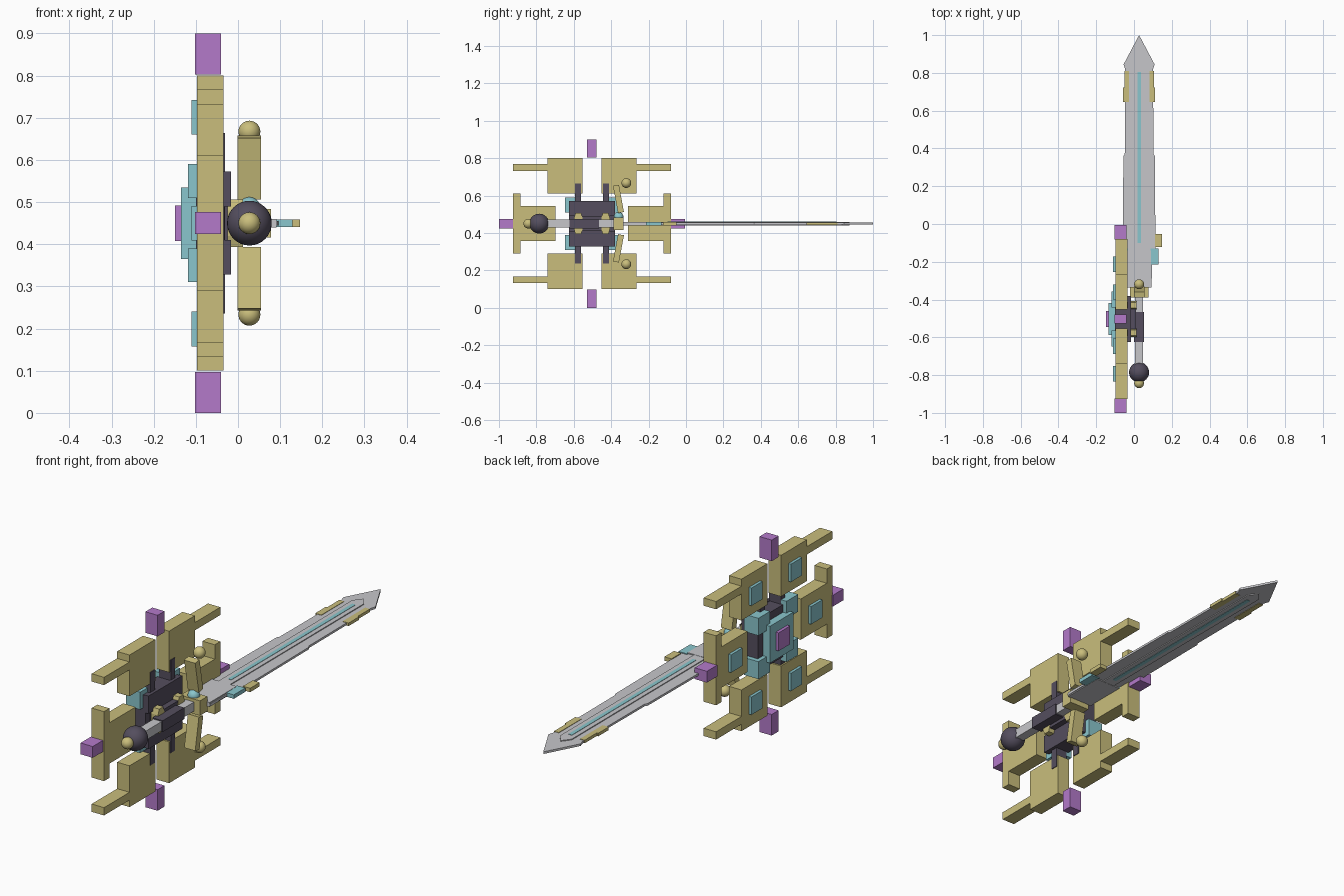
import bpy, bmesh, math
from mathutils import Matrix, Vector

if "Cube" in bpy.data.objects:
    bpy.data.objects.remove(bpy.data.objects["Cube"])


def material(name, rgb):
    m = bpy.data.materials.new(name)
    m.diffuse_color = (*rgb, 1)
    m.use_nodes = True
    m.node_tree.nodes["Principled BSDF"].inputs["Base Color"].default_value = m.diffuse_color
    return m


GOLD = material("pale_gold", (0.588, 0.515, 0.202))
PURPLE = material("purple", (0.456, 0.195, 0.591))
TEAL = material("teal", (0.254, 0.565, 0.610))
DARK = material("dark_violet_grey", (0.089, 0.076, 0.112))
STEEL = material("light_steel", (0.565, 0.565, 0.591))

CY, CZ = -0.503, 0.45   # shield centre
SX = 0.027              # sword axis


def add(name, bm, mat, smooth=False):
    bmesh.ops.recalc_face_normals(bm, faces=bm.faces)
    me = bpy.data.meshes.new(name)
    bm.to_mesh(me)
    bm.free()
    me.materials.append(mat)
    for p in me.polygons:
        p.use_smooth = smooth
    ob = bpy.data.objects.new(name, me)
    bpy.context.collection.objects.link(ob)
    return ob


def box(name, mat, x, y, z, tilt=0):
    """Box from (low, high) ranges, optionally tilted about x."""
    bm = bmesh.new()
    size = [b - a for a, b in (x, y, z)]
    mid = Vector([(a + b) / 2 for a, b in (x, y, z)])
    bmesh.ops.create_cube(bm, size=1, matrix=Matrix.Translation(mid)
                          @ Matrix.Rotation(tilt, 4, 'X') @ Matrix.Diagonal((*size, 1)))
    return add(name, bm, mat)


def ball(name, mat, pos, r):
    bm = bmesh.new()
    bmesh.ops.create_uvsphere(bm, u_segments=32, v_segments=16, radius=r,
                              matrix=Matrix.Translation(pos))
    return add(name, bm, mat, True)


def prism(name, mat, pts, axis, lo, hi):
    """Extrude an outline along x or z."""
    bm = bmesh.new()
    place = (lambda a, b: (lo, a, b)) if axis == 'x' else (lambda a, b: (a, b, lo))
    face = bm.faces.new([bm.verts.new(place(a, b)) for a, b in pts])
    geo = bmesh.ops.extrude_face_region(bm, geom=[face])
    step = Vector((hi - lo, 0, 0) if axis == 'x' else (0, 0, hi - lo))
    bmesh.ops.translate(bm, vec=step,
                        verts=[v for v in geo['geom'] if isinstance(v, bmesh.types.BMVert)])
    return add(name, bm, mat)


def span(c, s, a, b):
    """Range from offsets a..b on side s of centre c."""
    return tuple(sorted((c + s * a, c + s * b)))


# Shield: four corner plates with arms, studs and teal corner blocks
PX = (-0.097, -0.034)
for sy in (-1, 1):
    for sz in (-1, 1):
        outline = [(0.05, 0.16), (0.238, 0.16), (0.238, 0.282), (0.423, 0.282),
                   (0.423, 0.318), (0.238, 0.318), (0.238, 0.35), (0.05, 0.35)]
        prism("corner_plate", GOLD, [(CY + sy * a, CZ + sz * b) for a, b in outline], 'x', *PX)
        box("corner_stud", TEAL, (-0.11, -0.095), span(CY, sy, 0.104, 0.184),
            span(CZ, sz, 0.21, 0.292))
        box("corner_block", TEAL, (-0.118, -0.045), span(CY, sy, 0.06, 0.145),
            span(CZ, sz, 0.06, 0.14))

# Side plates, purple tips and frame bars
for s in (-1, 1):
    outline = [(0.194, -0.094), (0.383, -0.094), (0.383, -0.16), (0.423, -0.16),
               (0.423, 0.16), (0.383, 0.16), (0.383, 0.094), (0.194, 0.094)]
    prism("side_plate", GOLD, [(CY + s * a, CZ + b) for a, b in outline], 'x', *PX)
    box("side_stud", TEAL, (-0.11, -0.095), span(CY, s, 0.25, 0.332), (CZ - 0.041, CZ + 0.041))
    box("side_tip", PURPLE, (-0.102, -0.04), span(CY, s, 0.42, 0.497), (CZ - 0.026, CZ + 0.026))
    box("end_tip", PURPLE, (-0.102, -0.04), (CY - 0.025, CY + 0.025), span(CZ, s, 0.353, 0.45))
    box("frame_bar", DARK, (-0.09, -0.031), span(CY, s, 0.058, 0.09), (CZ - 0.214, CZ + 0.214))
    box("frame_strip", DARK, (-0.034, -0.017), (CY - 0.123, CY + 0.123),
        span(CZ, s, 0.04, 0.122))
    # clip holding the sword grip
    y0, y1 = span(CY, s, 0.05, 0.096)
    prism("grip_clip", GOLD, [(y0, CZ - 0.03), (y0 + 0.008, CZ - 0.056), (y1 - 0.008, CZ - 0.056),
                              (y1, CZ - 0.03), (y1, CZ + 0.03), (y1 - 0.008, CZ + 0.056),
                              (y0 + 0.008, CZ + 0.056), (y0, CZ + 0.03)], 'x', -0.025, 0.012)

# Shield core and stepped boss on the back
box("frame_core", DARK, (-0.1, -0.032), (CY - 0.123, CY + 0.123), (CZ - 0.12, CZ + 0.12))
box("clip_rail", DARK, (-0.033, 0.01), (CY - 0.055, CY + 0.055), (CZ - 0.04, CZ + 0.04))
box("boss_plate", TEAL, (-0.135, -0.095), (CY - 0.085, CY + 0.085), (CZ - 0.085, CZ + 0.085))
box("boss_gem", PURPLE, (-0.149, -0.134), (CY - 0.042, CY + 0.042), (CZ - 0.042, CZ + 0.042))

# Sword hilt
box("handle", STEEL, (SX - 0.021, SX + 0.021), (-0.76, -0.37), (CZ - 0.021, CZ + 0.021))
box("grip", DARK, (SX - 0.026, SX + 0.026), (-0.624, -0.466), (CZ - 0.026, CZ + 0.026))
ball("pommel", DARK, (SX, -0.785, CZ), 0.053)
ball("pommel_tip", GOLD, (SX, -0.843, CZ), 0.026)
box("guard_hub", GOLD, (-0.022, 0.078), (-0.388, -0.334), (CZ - 0.034, CZ + 0.034))
ball("guard_gem", TEAL, (SX, -0.36, CZ + 0.036), 0.026)
for s in (-1, 1):
    box("guard_arm", GOLD, (SX - 0.028, SX + 0.028), (-0.377, -0.345),
        span(CZ, s, 0.058, 0.206), tilt=s * math.radians(10.5))
    ball("guard_ball", GOLD, (SX, -0.319, CZ + s * 0.217), 0.026)

# Blade: thin outline, thicker base and raised centre panel with teal stripe
half = [(0.066, -0.337), (0.070, -0.14), (0.087, -0.14), (0.083, 0.36), (0.076, 0.37),
        (0.074, 0.82), (0.082, 0.845)]
prism("blade", STEEL, [(SX + a, b) for a, b in half] + [(SX, 1.0)]
      + [(SX - a, b) for a, b in reversed(half)], 'z', CZ - 0.005, CZ + 0.005)
box("blade_base", STEEL, (SX - 0.064, SX + 0.064), (-0.337, -0.14), (CZ - 0.01, CZ + 0.01))
prism("blade_panel", STEEL, [(SX - 0.03, -0.14), (SX + 0.03, -0.14), (SX + 0.03, 0.835),
                             (SX, 0.875), (SX - 0.03, 0.835)], 'z', CZ - 0.009, CZ + 0.009)
for s in (-1, 1):
    box("blade_stripe", TEAL, (SX - 0.009, SX + 0.009), (-0.1, 0.805), span(CZ, s, 0.008, 0.0105))
    # edge ornaments
    box("edge_mark_upper", GOLD, span(SX, s, 0.054, 0.078), (0.72, 0.81), (CZ - 0.007, CZ + 0.007))
    box("edge_mark_lower", GOLD, span(SX, s, 0.054, 0.085), (0.645, 0.722), (CZ - 0.007, CZ + 0.007))
    box("base_fin", TEAL, span(SX, s, 0.06, 0.102), (-0.215, -0.13), (CZ - 0.009, CZ + 0.009))
    box("base_fin_tip", GOLD, span(SX, s, 0.084, 0.12), (-0.122, -0.052), (CZ - 0.009, CZ + 0.009))
